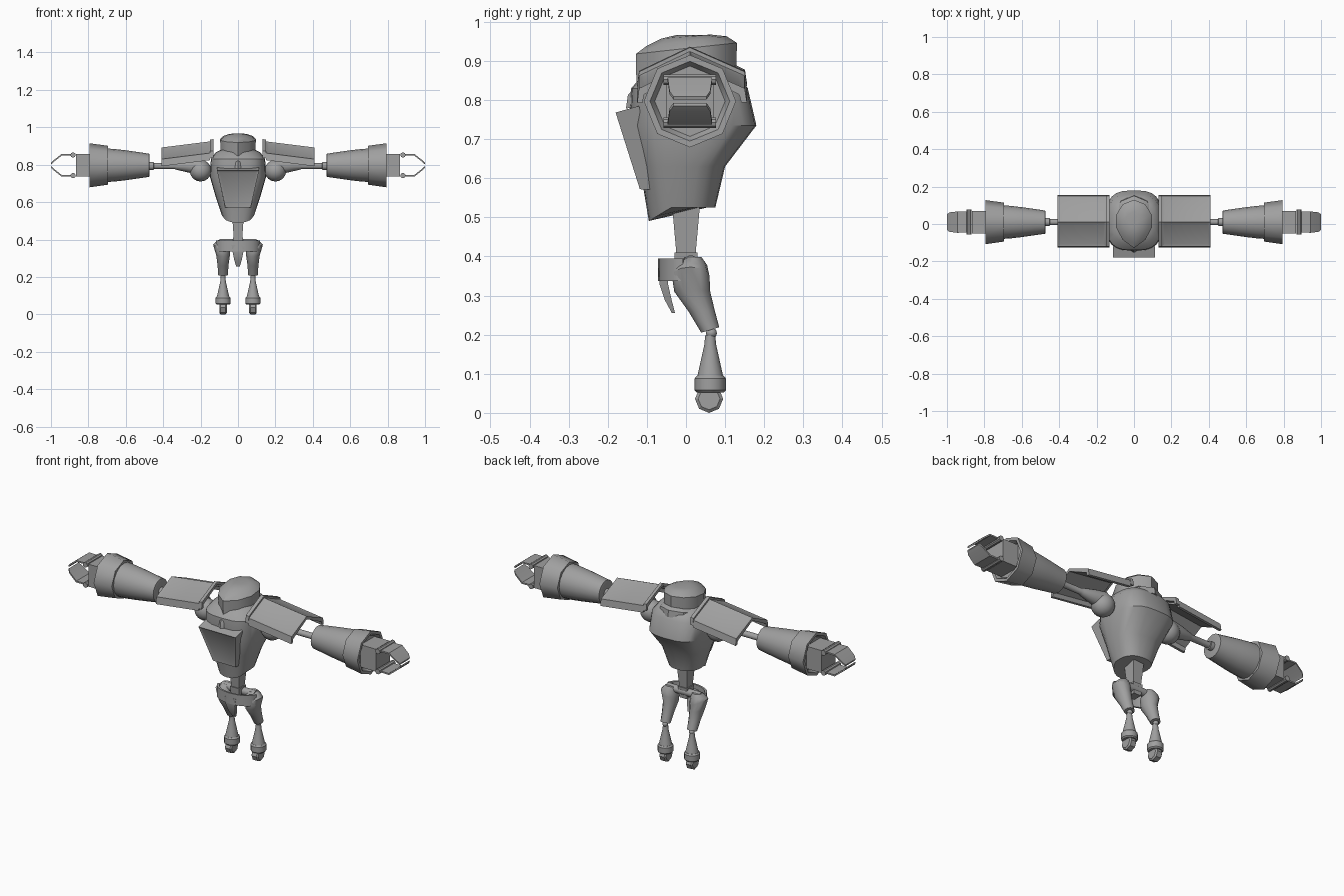
import bpy, bmesh
from math import sin, cos, pi, radians
from mathutils import Vector

if "Cube" in bpy.data.objects:
    bpy.data.objects.remove(bpy.data.objects["Cube"])

GREY = (0.35, 0.35, 0.35, 1)
metal = bpy.data.materials.new("grey_metal")
metal.use_nodes = True
metal.diffuse_color = GREY
metal.node_tree.nodes["Principled BSDF"].inputs["Base Color"].default_value = GREY

ARM_Y, ARM_Z = 0.01, 0.797


def ring(centre, a, b, axis="z", n=16, p=2.0):
    """Closed (super)ellipse around an axis; a and b are its half sizes."""
    pts = []
    for i in range(n):
        c, s = cos(2 * pi * i / n), sin(2 * pi * i / n)
        u = a * (abs(c) ** (2 / p)) * (1 if c > 0 else -1)
        v = b * (abs(s) ** (2 / p)) * (1 if s > 0 else -1)
        off = {"x": (0, u, v), "y": (u, 0, v), "z": (u, v, 0)}[axis]
        pts.append(Vector(centre) + Vector(off))
    return pts


def loft(name, rings, mirror=False, angle=35, inset=None, width=0.02, depth=-0.006):
    """Skin closed rings, cap both ends, optionally inset the faces a rule picks."""
    bm = bmesh.new()
    rows = [[bm.verts.new(p) for p in r] for r in rings]
    for lo, hi in zip(rows, rows[1:]):
        for i in range(len(lo)):
            j = (i + 1) % len(lo)
            bm.faces.new((lo[i], lo[j], hi[j], hi[i]))
    bm.faces.new(rows[0])
    bm.faces.new(rows[-1])
    bmesh.ops.recalc_face_normals(bm, faces=bm.faces)
    if inset:
        bm.normal_update()
        picked = [f for f in bm.faces if inset(f)]
        bmesh.ops.inset_individual(bm, faces=picked, thickness=width, depth=depth)
    mesh = bpy.data.meshes.new(name)
    bm.to_mesh(mesh)
    bm.free()
    mesh.materials.append(metal)
    obj = bpy.data.objects.new(name, mesh)
    bpy.context.collection.objects.link(obj)
    if mirror:
        mod = obj.modifiers.new("Mirror", "MIRROR")
        mod.use_mirror_merge = False
    bpy.ops.object.select_all(action="DESELECT")
    obj.select_set(True)
    bpy.context.view_layer.objects.active = obj
    bpy.ops.object.shade_smooth_by_angle(angle=radians(angle))
    return obj


def lathe_x(name, profile, y=ARM_Y, z=ARM_Z, n=16, mirror=True, angle=35):
    return loft(name, [ring((x, y, z), r, r, "x", n) for x, r in profile], mirror, angle)


def ball(name, c, r):
    steps = [radians(a) for a in range(-84, 85, 21)]
    return loft(name, [ring((c[0] + r * sin(t), c[1], c[2]), r * cos(t), r * cos(t), "x")
                       for t in steps], True)


def block(name, sections, mirror=False):
    """Box skin; each section is (centre, half x, half y)."""
    return loft(name, [[Vector(c) + Vector((sx * a, sy * b, 0))
                        for sx, sy in ((-1, -1), (1, -1), (1, 1), (-1, 1))]
                       for c, a, b in sections], mirror)


# Torso: boxy bowl whose lower front edge dips to a chin
torso = []
for z, hx, front, back, p in ((0.525, 0.085, -0.095, 0.075, 2.4), (0.63, 0.12, -0.118, 0.1, 2.6),
                              (0.735, 0.15, -0.145, 0.18, 3), (0.83, 0.145, -0.14, 0.158, 3),
                              (0.865, 0.12, -0.11, 0.13, 2.6), (0.885, 0.08, -0.07, 0.09, 2.2)):
    r = ring((0, (front + back) / 2, z), hx, (back - front) / 2, n=24, p=p)
    if z < 0.6:
        for v in r:
            v.z -= max(0, -0.04 - v.y) * 0.64
    torso.append(r)
loft("torso", torso)

# Chest plate with a sunken panel
loft("chest_plate", [[(-a, yb, zb), (a, yb, zb), (a, yf, zf), (-a, yf, zf)]
                     for a, yb, zb, yf, zf in ((0.112, -0.12, 0.785, -0.18, 0.768),
                                               (0.068, -0.08, 0.57, -0.118, 0.572))],
     inset=lambda f: f.normal.y < -0.8)

# Collar and head share a pointed outline
half = ((0, -0.128), (0.06, -0.085), (0.095, -0.02), (0.095, 0.05), (0.06, 0.105), (0, 0.13))
outline = list(half) + [(-x, y) for x, y in half[-2:0:-1]]


def pointed(scale, z, tilt):
    return [(x * scale, y * scale, z + tilt * y) for x, y in outline]


loft("collar", [pointed(1.2, 0.81, 0.25), pointed(1.16, 0.845, 0.25), pointed(1.0, 0.862, 0.2)])
loft("head", [pointed(0.99, 0.83, 0), pointed(1.0, 0.932, 0.11), pointed(0.8, 0.95, 0.1),
              pointed(0.5, 0.962, 0.04), pointed(0.2, 0.966, 0)], angle=40)

# Shoulder guards: hollow roof shells, rising toward the neck
roof = ((-0.125, -0.1), (-0.12, -0.062), (0.01, 0), (0.15, -0.062), (0.156, -0.098))


def shell(x, lift=0.0):
    ridge = 0.943 - 0.125 * x + lift
    top = [(x, y, ridge + z) for y, z in roof]
    under = [(x, 0.01 + (y - 0.01) * 0.9, ridge + (z - 0.016 if abs(z) < 0.09 else z))
             for y, z in roof]
    return top + under[::-1]


loft("shoulder_guard", [shell(0.15), shell(0.408)], True, angle=20,
     inset=lambda f: f.normal.z > 0.7, depth=-0.004)
loft("shoulder_guard_rib", [shell(0.132, 0.01), shell(0.15, 0.01)], True, angle=20)

# Arms
ball("shoulder_ball", (0.2, ARM_Y, 0.768), 0.058)
lathe_x("upper_arm", ((0.2, 0.045), (0.26, 0.036), (0.33, 0.02), (0.34, 0.016),
                      (0.45, 0.016), (0.451, 0.022), (0.48, 0.022)), z=0.793)
lathe_x("forearm", ((0.472, 0.05), (0.475, 0.062), (0.53, 0.07), (0.6, 0.08), (0.66, 0.087),
                    (0.71, 0.09)))
lathe_x("forearm_cuff", ((0.695, 0.085), (0.696, 0.104), (0.795, 0.118), (0.795, 0.102),
                         (0.775, 0.09)), n=8, angle=48)
block("hand", [((0.82, ARM_Y, ARM_Z - 0.061), 0.047, 0.06),
               ((0.82, ARM_Y, ARM_Z + 0.061), 0.047, 0.06)], True)
for side, s in (("upper", 1), ("lower", -1)):
    loft(side + "_finger_hinge", [ring((0.882, ARM_Y + dy, ARM_Z + s * 0.055), 0.014, 0.014, "y", 10)
                                  for dy in (-0.067, 0.067)], True)
    finger = []
    for x, dz, w in ((0.875, 0.052, 0.055), (0.942, 0.052, 0.057), (0.985, 0.018, 0.052),
                     (0.998, 0.004, 0.042)):
        z = ARM_Z + s * dz
        finger.append([(x, ARM_Y - w, z), (x, ARM_Y + w, z),
                       (x + 0.002, ARM_Y + w, z + s * 0.008), (x + 0.002, ARM_Y - w, z + s * 0.008)])
    loft(side + "_finger", finger, True, angle=15)

# Waist and hips
block("waist", [((0, 0, 0.4), 0.022, 0.024), ((0, 0, 0.535), 0.032, 0.036)])
block("pelvis", [((0, 0, 0.35), 0.022, 0.025), ((0, 0, 0.41), 0.028, 0.03)])
lathe_x("hip_axle", ((-0.1, 0.02), (0.1, 0.02)), y=0.012, z=0.383, mirror=False)
belt = []
for i in range(-6, 7):
    t = radians(14 * i)
    for_ring = [(k, z) for k, z in ((1, 0.337), (1, 0.395), (0.88, 0.395), (0.88, 0.337))]
    belt.append([(0.118 * k * sin(t), -0.071 * k * cos(t), z) for k, z in for_ring])
loft("hip_belt", belt)
block("front_tassel", [((0, -0.06, 0.37), 0.034, 0.01), ((0, -0.057, 0.33), 0.028, 0.011),
                       ((0, -0.046, 0.29), 0.02, 0.009), ((0, -0.032, 0.255), 0.009, 0.004)])

# Legs
thigh = []
for cx, cy, z, rx, ry, flare in ((0.08, 0.018, 0.398, 0.025, 0.022, 0), (0.085, 0.014, 0.378, 0.038, 0.04, 0.1),
                                 (0.087, 0.012, 0.35, 0.046, 0.048, 0.5), (0.08, 0.016, 0.31, 0.036, 0.046, 0.1),
                                 (0.08, 0.04, 0.26, 0.029, 0.034, 0), (0.08, 0.062, 0.212, 0.026, 0.023, 0)):
    r = ring((cx, cy, z), rx, ry, n=12)
    for v in r:
        v.z += flare * max(0, v.x - cx) + (0.3 * (v.y - cy) if z < 0.25 else 0)
    thigh.append(r)
loft("thigh", thigh, True, angle=40)
ball("knee", (0.08, 0.065, 0.204), 0.014)
loft("shin", [ring((0.08, 0.062, z), r, r, n=12) for z, r in
              ((0.198, 0.013), (0.175, 0.015), (0.13, 0.025), (0.085, 0.035))], True, angle=40)
loft("ankle_ring", [ring((0.08, 0.062, z), r, r, n=12) for z, r in
                    ((0.052, 0.034), (0.058, 0.04), (0.088, 0.04), (0.095, 0.034))], True)
lathe_x("foot_wheel", ((0.06, 0.028), (0.066, 0.036), (0.094, 0.036), (0.1, 0.028)),
        y=0.059, z=0.036, n=8, angle=25)
